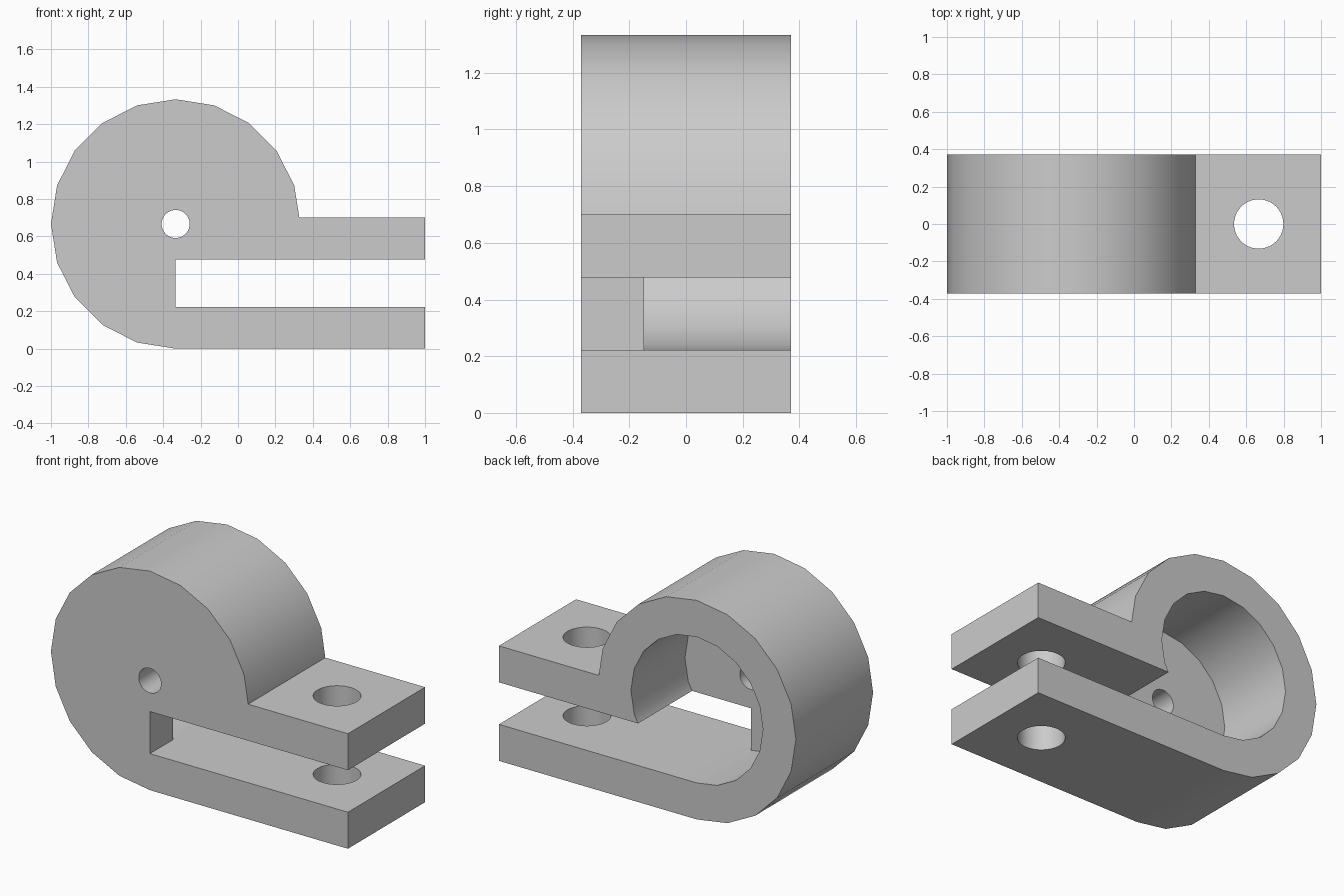
import bpy
import bmesh
from math import cos, sin, pi, radians
from mathutils import Vector, Matrix

cube = bpy.data.objects.get("Cube")
if cube:
    bpy.data.objects.remove(cube, do_unlink=True)

HALF = 0.371             # half depth along y
R = 2 / 3                # outer radius of the loop
WALL = R / 3             # material thickness
CX, CZ = -1 / 3, R       # loop axis
ARM_LOW, ARM_TOP = 0.478, 0.70

grey = bpy.data.materials.new("grey_metal")
grey.use_nodes = True
colour = (0.6, 0.6, 0.6, 1)
grey.diffuse_color = colour
grey.node_tree.nodes["Principled BSDF"].inputs["Base Color"].default_value = colour


def circle(radius, sides, first=0, last=None):
    """Points of a regular polygon round the loop axis, in the xz plane."""
    last = sides - 1 if last is None else last
    return [(CX + radius * cos(2 * pi * i / sides),
             CZ + radius * sin(2 * pi * i / sides)) for i in range(first, last + 1)]


def extrude(name, profile, y0, y1):
    """Extrude an xz profile along y into a closed solid."""
    bm = bmesh.new()
    face = bm.faces.new([bm.verts.new((x, y0, z)) for x, z in profile])
    new = bmesh.ops.extrude_face_region(bm, geom=[face])["geom"]
    verts = [v for v in new if isinstance(v, bmesh.types.BMVert)]
    bmesh.ops.translate(bm, verts=verts, vec=Vector((0, y1 - y0, 0)))
    bmesh.ops.recalc_face_normals(bm, faces=bm.faces)
    mesh = bpy.data.meshes.new(name)
    bm.to_mesh(mesh)
    bm.free()
    mesh.materials.append(grey)
    obj = bpy.data.objects.new(name, mesh)
    bpy.context.collection.objects.link(obj)
    return obj


# Solid body: round loop running into two straight arms
a, b = circle(R, 20, 0, 1)
t = (ARM_TOP - a[1]) / (b[1] - a[1])
junction = (a[0] + t * (b[0] - a[0]), ARM_TOP)
body = extrude("clamp_body", [junction] + circle(R, 20, 1, 15)
               + [(1, 0), (1, ARM_TOP)], -HALF, HALF)

# Cutters: blind bore from the back, slot between arms, pin hole, bolt hole
bore = extrude("bore_cutter", circle(R - WALL, 20), -HALF + WALL, HALF + 0.1)
slot = extrude("slot_cutter", [(CX, WALL), (1.1, WALL), (1.1, ARM_LOW), (CX, ARM_LOW)],
               -HALF - 0.1, HALF + 0.1)
pin = extrude("pin_hole_cutter", circle(0.075, 40), -HALF - 0.1, 0)
bolt = extrude("bolt_hole_cutter", circle(0.132, 40), -1, 1)
bolt.data.transform(Matrix.Translation((R, 0, 0.4))
                    @ Matrix.Rotation(radians(90), 4, "X")
                    @ Matrix.Translation((-CX, 0, -CZ)))

bpy.ops.object.select_all(action="DESELECT")
bpy.context.view_layer.objects.active = body
body.select_set(True)
for cutter in (bore, slot, pin, bolt):
    cutter.hide_render = True
    mod = body.modifiers.new(cutter.name, "BOOLEAN")
    mod.operation = "DIFFERENCE"
    mod.solver = "EXACT"
    mod.object = cutter
    bpy.ops.object.modifier_apply(modifier=mod.name)
    bpy.data.objects.remove(cutter, do_unlink=True)

# Smooth curved walls, crisp edges, flat arms
bpy.ops.object.shade_smooth_by_angle(angle=radians(30))
weighted = body.modifiers.new("weighted_normals", "WEIGHTED_NORMAL")
weighted.keep_sharp = True
